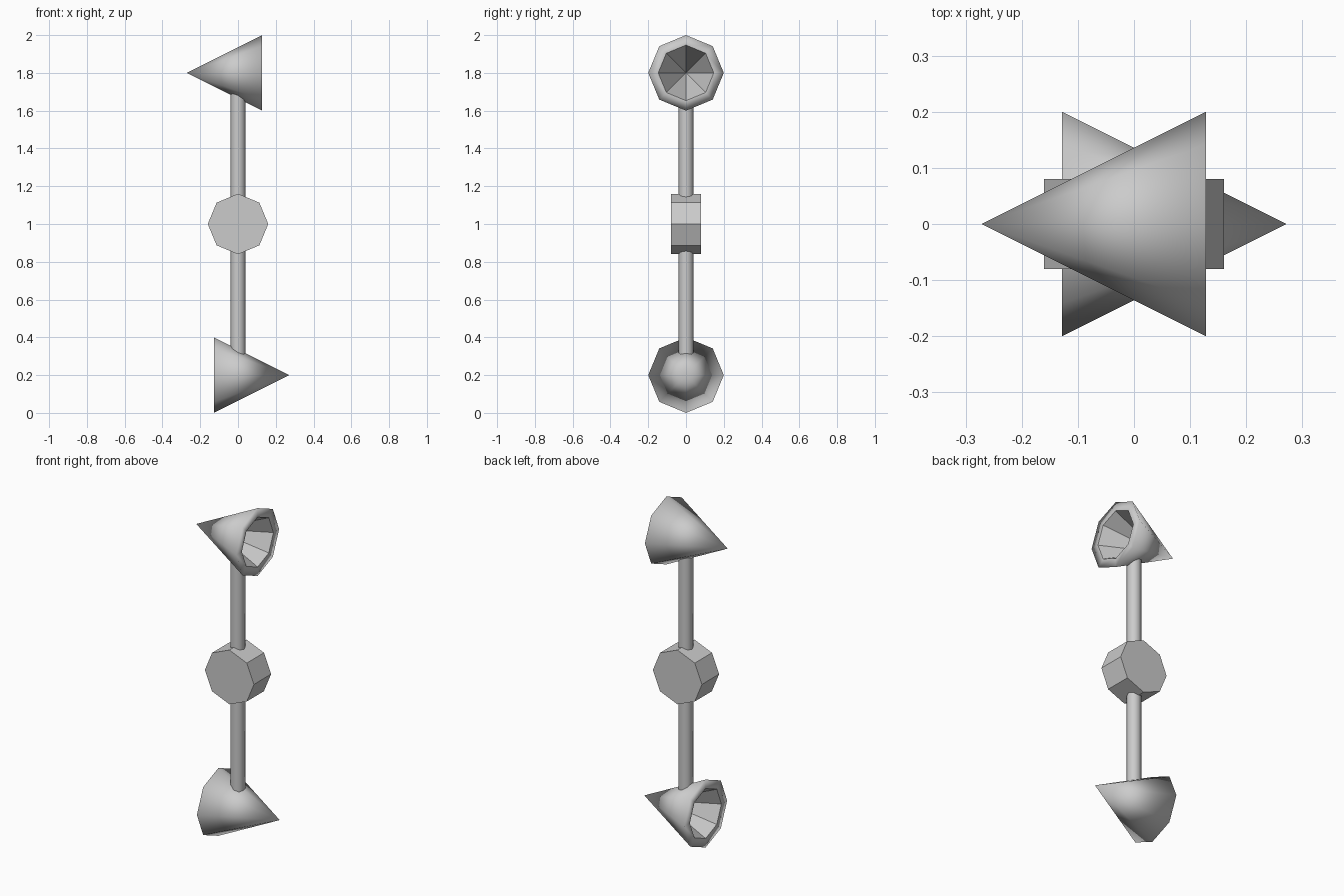
import bpy, bmesh, math
from mathutils import Matrix

if "Cube" in bpy.data.objects:
    bpy.data.objects.remove(bpy.data.objects["Cube"])


def make_object(name, bm):
    bmesh.ops.recalc_face_normals(bm, faces=bm.faces)
    mesh = bpy.data.meshes.new(name)
    bm.to_mesh(mesh)
    bm.free()
    obj = bpy.data.objects.new(name, mesh)
    bpy.context.collection.objects.link(obj)
    return obj


def ring(bm, x, r):
    steps = [i * math.tau / 8 for i in range(8)]
    return [bm.verts.new((x, r * math.cos(a), r * math.sin(a))) for a in steps]


# Half turn about the y axis through the hub, for the lower half
centre = Matrix.Translation((0, 0, 1))
half_turn = centre @ Matrix.Rotation(math.pi, 4, 'Y') @ centre.inverted()


# Hollow eight-sided cone: smooth outside and rim, faceted inside
def horn(name, lower):
    bm = bmesh.new()
    tip = bm.verts.new((-0.272, 0, 0))
    outer = ring(bm, 0.128, 0.2)
    inner = ring(bm, 0.128, 0.147)
    pit = bm.verts.new((-0.165, 0, 0))
    for i in range(8):
        j = (i + 1) % 8
        bm.faces.new((tip, outer[i], outer[j])).smooth = True
        bm.faces.new((outer[i], inner[i], inner[j], outer[j])).smooth = True
        bm.faces.new((inner[i], pit, inner[j]))
    m = Matrix.Translation((0, 0, 1.8))
    bmesh.ops.transform(bm, matrix=half_turn @ m if lower else m, verts=bm.verts)
    make_object(name, bm)


# Slim round post from hub to horn
def post(name, lower):
    bm = bmesh.new()
    m = Matrix.Translation((0, 0, 1.345))
    bmesh.ops.create_cone(bm, cap_ends=True, segments=8, radius1=0.04, radius2=0.04,
                          depth=0.69, matrix=half_turn @ m if lower else m)
    for f in bm.faces:
        f.smooth = abs(f.normal.z) < 0.5
    make_object(name, bm)


for side, lower in (("upper", False), ("lower", True)):
    horn(side + "_horn", lower)
    post(side + "_post", lower)

# Flat-shaded octagonal hub
bm = bmesh.new()
bmesh.ops.create_cone(bm, cap_ends=True, segments=8, radius1=0.16, radius2=0.16, depth=0.16,
                      matrix=centre @ Matrix.Rotation(math.pi / 2, 4, 'X'))
make_object("hub", bm)
